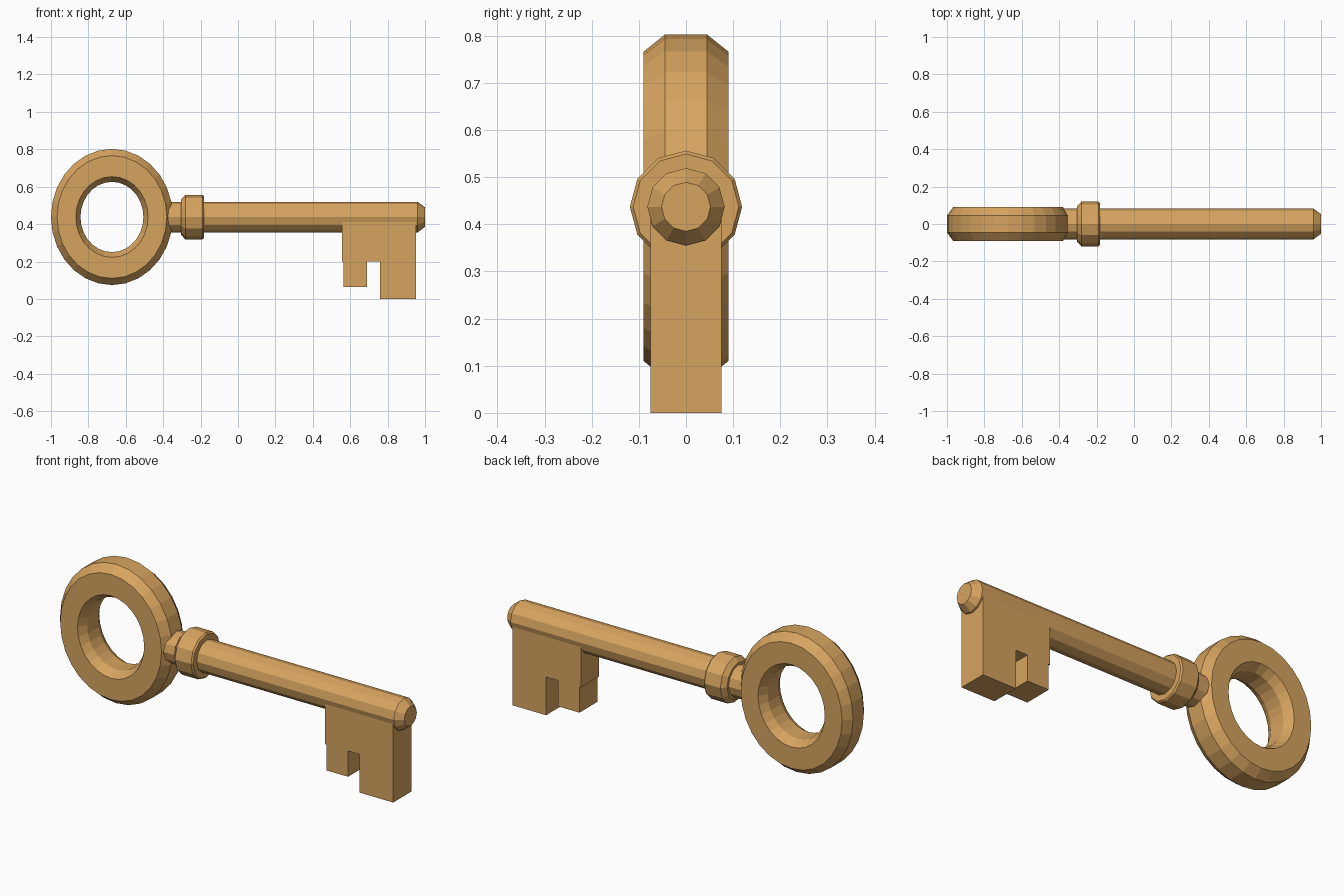
import bpy, bmesh, math

if "Cube" in bpy.data.objects:
    bpy.data.objects.remove(bpy.data.objects["Cube"])

AXIS_Z = 0.437

brass = bpy.data.materials.new("warm_brass")
brass.diffuse_color = (0.68, 0.37, 0.115, 1)
brass.use_nodes = True
brass.node_tree.nodes["Principled BSDF"].inputs["Base Color"].default_value = brass.diffuse_color


def finish(name, bm):
    bmesh.ops.recalc_face_normals(bm, faces=bm.faces)
    mesh = bpy.data.meshes.new(name)
    bm.to_mesh(mesh)
    bm.free()
    mesh.materials.append(brass)
    obj = bpy.data.objects.new(name, mesh)
    bpy.context.collection.objects.link(obj)
    return obj


def bridge(bm, a, b):
    n = len(a)
    for i in range(n):
        bm.faces.new((a[i], a[(i + 1) % n], b[(i + 1) % n], b[i]))


def lathe_x(name, profile, sides=12):
    """Closed turned part along x; profile is (x, radius)."""
    bm = bmesh.new()
    rings = []
    for x, r in profile:
        angles = [2 * math.pi * i / sides for i in range(sides)]
        rings.append([bm.verts.new((x, r * math.sin(a), AXIS_Z + r * math.cos(a)))
                      for a in angles])
    for a, b in zip(rings, rings[1:]):
        bridge(bm, a, b)
    bm.faces.new(rings[0])
    bm.faces.new(rings[-1])
    return finish(name, bm)


def oval_ring(name, cx, cz, squash, section, sides):
    """Sweeps a (radius, y) section around an oval in the xz plane."""
    bm = bmesh.new()
    loops = []
    for i in range(sides):
        a = 2 * math.pi * i / sides
        loops.append([bm.verts.new((cx + squash * r * math.sin(a), y, cz + r * math.cos(a)))
                      for r, y in section])
    for i in range(sides):
        bridge(bm, loops[i], loops[(i + 1) % sides])
    return finish(name, bm)


def extrude_y(name, outline, half):
    """Flat plate from an xz outline."""
    bm = bmesh.new()
    front = [bm.verts.new((x, -half, z)) for x, z in outline]
    back = [bm.verts.new((x, half, z)) for x, z in outline]
    bm.faces.new(front)
    bm.faces.new(back)
    bridge(bm, front, back)
    return finish(name, bm)


# Oval handle with chamfered edges
half_section = [(0.188, 0.045), (0.216, 0.09), (0.328, 0.09), (0.364, 0.045)]
section = half_section + [(r, -y) for r, y in reversed(half_section)]
oval_ring("handle_ring", -0.674, 0.438, 0.895, section, 28)

# Shaft with chamfered tip, its root buried in the handle
lathe_x("shaft", [(-0.43, 0.05), (-0.39, 0.082), (0.96, 0.082), (1.0, 0.052)])

# Collar next to the handle
lathe_x("collar", [(-0.304, 0.095), (-0.282, 0.119), (-0.19, 0.119), (-0.182, 0.112)])

# Toothed bit below the shaft
extrude_y("bit", [(0.556, 0.43), (0.556, 0.2), (0.565, 0.2), (0.565, 0.065),
                  (0.69, 0.065), (0.69, 0.2), (0.758, 0.2), (0.758, 0.0),
                  (0.952, 0.0), (0.952, 0.43)], 0.075)
